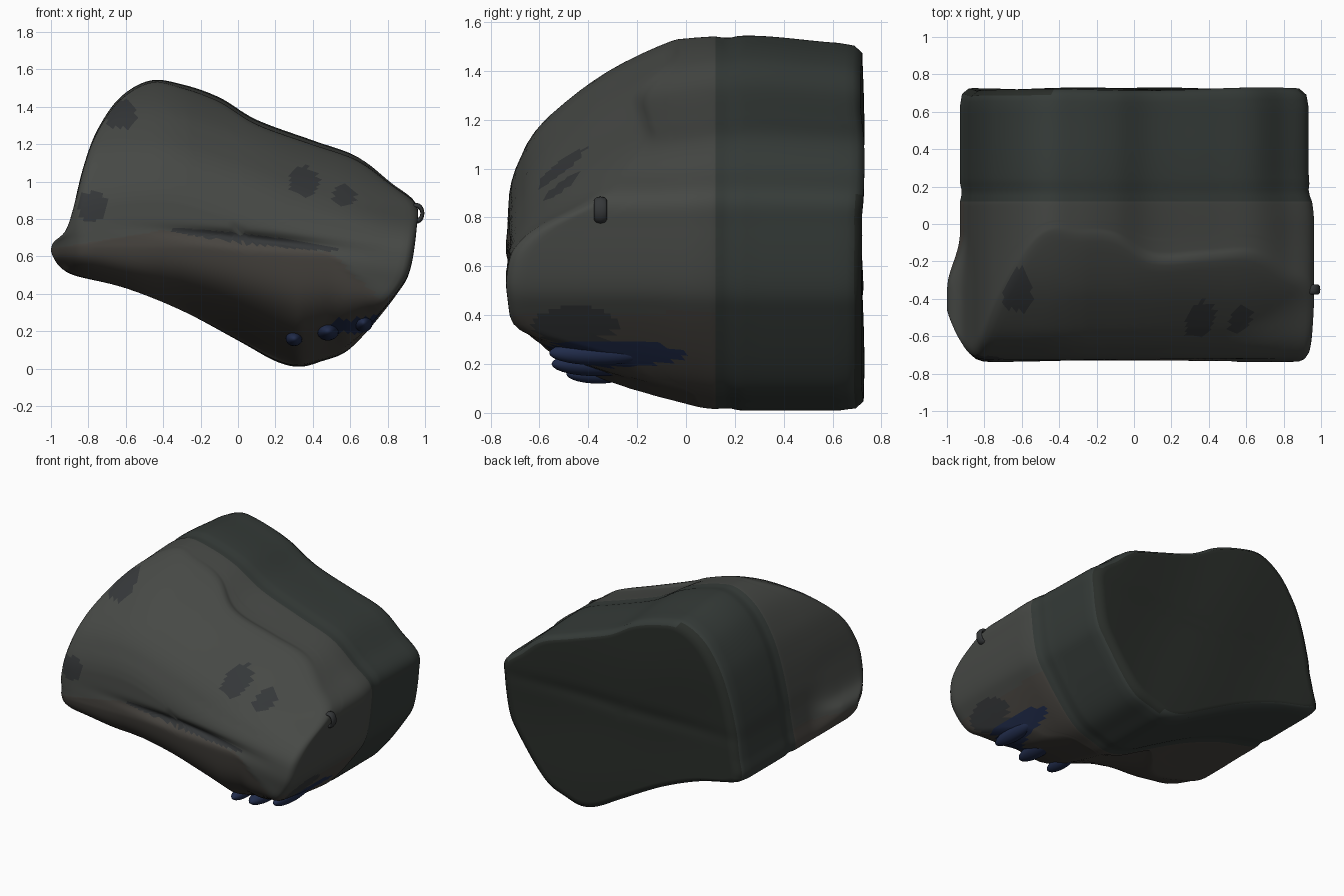
import bpy, bmesh, math
from mathutils import Vector

if "Cube" in bpy.data.objects:
    bpy.data.objects.remove(bpy.data.objects["Cube"])


def mat(name, c):
    m = bpy.data.materials.new(name)
    m.diffuse_color = (*c, 1)
    m.use_nodes = True
    m.node_tree.nodes["Principled BSDF"].inputs["Base Color"].default_value = m.diffuse_color
    return m


def interp(pts, v):
    if v <= pts[0][0]:
        return pts[0][1]
    for (a, p), (b, q) in zip(pts, pts[1:]):
        if v <= b:
            return p + (q - p) * (v - a) / (b - a)
    return pts[-1][1]


def smooth(a, b, v):
    t = min(1, max(0, (v - a) / (b - a)))
    return t * t * (3 - 2 * t)


def gauss(x, z, cx, cz, sx, sz):
    return math.exp(-((x - cx) / sx) ** 2 - ((z - cz) / sz) ** 2)


# Outline of the block seen from the front (x, z); the back differs at the left corner
OUT = [(-.99, .67), (-.92, .74), (-.87, .9), (-.82, 1.1), (-.75, 1.28), (-.63, 1.45),
       (-.47, 1.54), (-.3, 1.52), (-.1, 1.45), (.1, 1.33), (.4, 1.22), (.65, 1.13),
       (.82, 1.0), (.95, .89), (.955, .75), (.92, .52), (.85, .39), (.7, .2), (.58, .09),
       (.45, .04), (.33, .01), (.2, .04), (0, .15), (-.3, .31), (-.6, .43), (-.9, .51), (-.99, .6)]
BACK = [(-.91, .66), (-.89, .77)] + OUT[2:25] + [(-.88, .5), (-.93, .55)]
# Front surface depth by height, its ridge height, bottom edge and slant by x
FACE = [(.3, -.715), (.65, -.74), (.95, -.72), (1.15, -.63), (1.27, -.5),
        (1.42, -.3), (1.5, -.12), (1.58, .08)]
RIDGE = [(-1, .64), (-.4, .74), (.5, .62), (.77, .36), (1, .5)]
BOTTOM = [(-1, .58), (-.9, .5), (-.3, .3), (.33, 0), (.6, .08), (1, .5)]
LIFT = [(-1, .05), (-.55, 0), (-.35, 0), (.1, .15), (.4, .27), (.65, .36), (.82, .44), (.97, .5)]


def front_y(x, z):
    lift = sum(interp(LIFT, x + d) for d in (-.08, 0, .08)) / 3
    r, b = interp(RIDGE, x), interp(BOTTOM, x)
    if z >= r:
        y = sum(interp(FACE, z + d + lift * smooth(.35, .9, z)) for d in (-.05, 0, .05)) / 3
    else:
        t = min(1, (r - z) / max(.05, r - b))
        y = interp(FACE, z) + (.07 * t + .8 * t ** 4) * (.45 + .55 * smooth(-.6, 0, x))
    # long crease under the brow, rounded left corner
    y += .04 * gauss(x, z, .08, .69 - .1 * (x - .08), .4, .035)
    y += .22 * (max(0, -x - .82) / .15) ** 2
    return y


def resample(pts, k):
    n, out = len(pts), []
    for i in range(n):
        p = [Vector(pts[(i + j) % n]) for j in (-1, 0, 1, 2)]
        for s in range(k):
            t = s / k
            out.append(.5 * (2 * p[1] + (p[2] - p[0]) * t
                             + (2 * p[0] - 5 * p[1] + 4 * p[2] - p[3]) * t * t
                             + (3 * p[1] - p[0] - 3 * p[2] + p[3]) * t ** 3))
    return out


prof, back = resample(OUT, 8), resample(BACK, 8)
C = Vector((0, .74))
SPLIT = .12


def back_y(x, z):
    return (.718 + .012 * math.sin(4 * x + 5 * z) * math.cos(3 * x - 2 * z)
            - .01 * gauss(x, z, 0, .8, .9, .05))


def side_pt(p, q, y):
    # outline p at the front turns into q at the back
    v = p.lerp(q, smooth(-.35, -.05, y))
    k = 1 - .012 * math.exp(-((y - .17) / .03) ** 2) - .012 * smooth(.62, .7, y)
    x, z = (v - C) * k
    if x > .5:                                  # right end narrows to the back
        x -= .03 * smooth(0, .3, y) * smooth(.5, .9, x)
    f = smooth(.22, -.2, y) if y < .22 else 0
    if z > 0:                                   # front half sits lower than the band
        z *= 1 - (.02 + .05 * smooth(-.6, .2, x)) * f - .04 * smooth(.25, .7, y)
    else:
        z *= 1 - .05 * f * smooth(-.3, .2, x)
    return C.x + x, y, C.y + z


rings = []
fr = [i / 26 for i in range(1, 26)]
for s in fr:                                   # back face
    ring = []
    for p, q in zip(prof, back):
        x, _, z = side_pt(p, q, .7)
        x, z = C + (Vector((x, z)) - C) * s
        ring.append((x, back_y(x, z), z))
    rings.append(ring)
for j in range(51):                            # wrapped sides: rear band, then front half
    ring = []
    for p, q in zip(prof, back):
        f = C + (p - C) * .97
        y0, y1 = back_y(*q) - .03, min(front_y(*f) + .035, .09)
        y = y0 + (SPLIT - y0) * j / 18 if j <= 18 else SPLIT + (y1 - SPLIT) * (j - 18) / 32
        ring.append(side_pt(p, q, y))
    rings.append(ring)
for s in [.975] + fr[::-1]:                    # sculpted front face
    ring = []
    for p, q in zip(prof, back):
        v = C + (p - C) * s
        y = min(front_y(*v), .08)
        w = p.lerp(q, smooth(-.35, -.05, y))
        v = v.lerp(C + (w - C) * s, s ** 4)
        ring.append((v.x, y, v.y))
    rings.append(ring)

bm = bmesh.new()
vr = [[bm.verts.new(c) for c in r] for r in rings]
n = len(prof)
for a, b in zip(vr, vr[1:]):
    for i in range(n):
        bm.faces.new((a[i], a[(i + 1) % n], b[(i + 1) % n], b[i]))
bm.faces.new(vr[0][::-1])
bm.faces.new(vr[-1])
# relax the folded rim between the face and the sides
for _ in range(3):
    bmesh.ops.smooth_vert(bm, verts=[v for r in vr[66:82] for v in r], factor=.5,
                          use_axis_x=True, use_axis_y=True, use_axis_z=True)
bmesh.ops.recalc_face_normals(bm, faces=bm.faces)

mats = [mat("band_dark_green", (.036, .044, .04)), mat("front_grey", (.062, .066, .06)),
        mat("under_brown", (.066, .06, .052)), mat("back_black", (.022, .026, .022)),
        mat("blotch", (.035, .038, .04)), mat("deep_blue", (.015, .025, .07))]
SPOTS = [(-.63, 1.36, .08), (-.78, .87, .08), (.35, 1.0, .08), (.57, .93, .06)]
for f in bm.faces:
    f.smooth = True
    c, nn = f.calc_center_median(), f.normal
    if nn.y > .7:
        k = 3
    elif c.y > SPLIT:
        k = 0
    elif nn.y < -.2 and any(math.hypot(c.x - a, c.z - b) < r for a, b, r in SPOTS):
        k = 4
    elif ((c.x - .08) / .45) ** 2 + ((c.z - .69 + .12 * (c.x - .08)) / .025) ** 2 < 1:
        k = 4
    elif c.x > .6 and ((c.y + .45) / .17) ** 2 + ((c.z - .36) / .08) ** 2 < 1:
        k = 4
    elif c.x > .5 and ((c.y + .3) / .3) ** 2 + ((c.z - .24) / .05) ** 2 < 1:
        k = 5
    elif c.z < interp(RIDGE, c.x):
        k = 2
    else:
        k = 1
    f.material_index = k
me = bpy.data.meshes.new("rock_block")
bm.to_mesh(me)
bm.free()
for m in mats:
    me.materials.append(m)
rock = bpy.data.objects.new("rock_block", me)
bpy.context.collection.objects.link(rock)

# Melted lumps along the lower front edge
for i, (loc, sc) in enumerate([((.3, -.36, .16), (.045, .13, .04)),
                               ((.48, -.36, .2), (.06, .19, .05)),
                               ((.67, -.36, .245), (.05, .2, .05))]):
    bpy.ops.mesh.primitive_uv_sphere_add(segments=24, ring_count=14, location=loc)
    o = bpy.context.object
    o.name = f"lower_lump_{i + 1}"
    o.scale = sc
    o.data.materials.append(mats[5])
    bpy.ops.object.shade_smooth()

# Tiny loop on the right edge
bpy.ops.mesh.primitive_torus_add(major_radius=.034, minor_radius=.012, major_segments=24,
                                 minor_segments=8, location=(.955, -.35, .83),
                                 rotation=(math.pi / 2, 0, 0))
bpy.context.object.name = "edge_loop"
bpy.context.object.scale = (.9, 1.2, 2.2)
bpy.context.object.data.materials.append(mats[4])
bpy.ops.object.shade_smooth()
